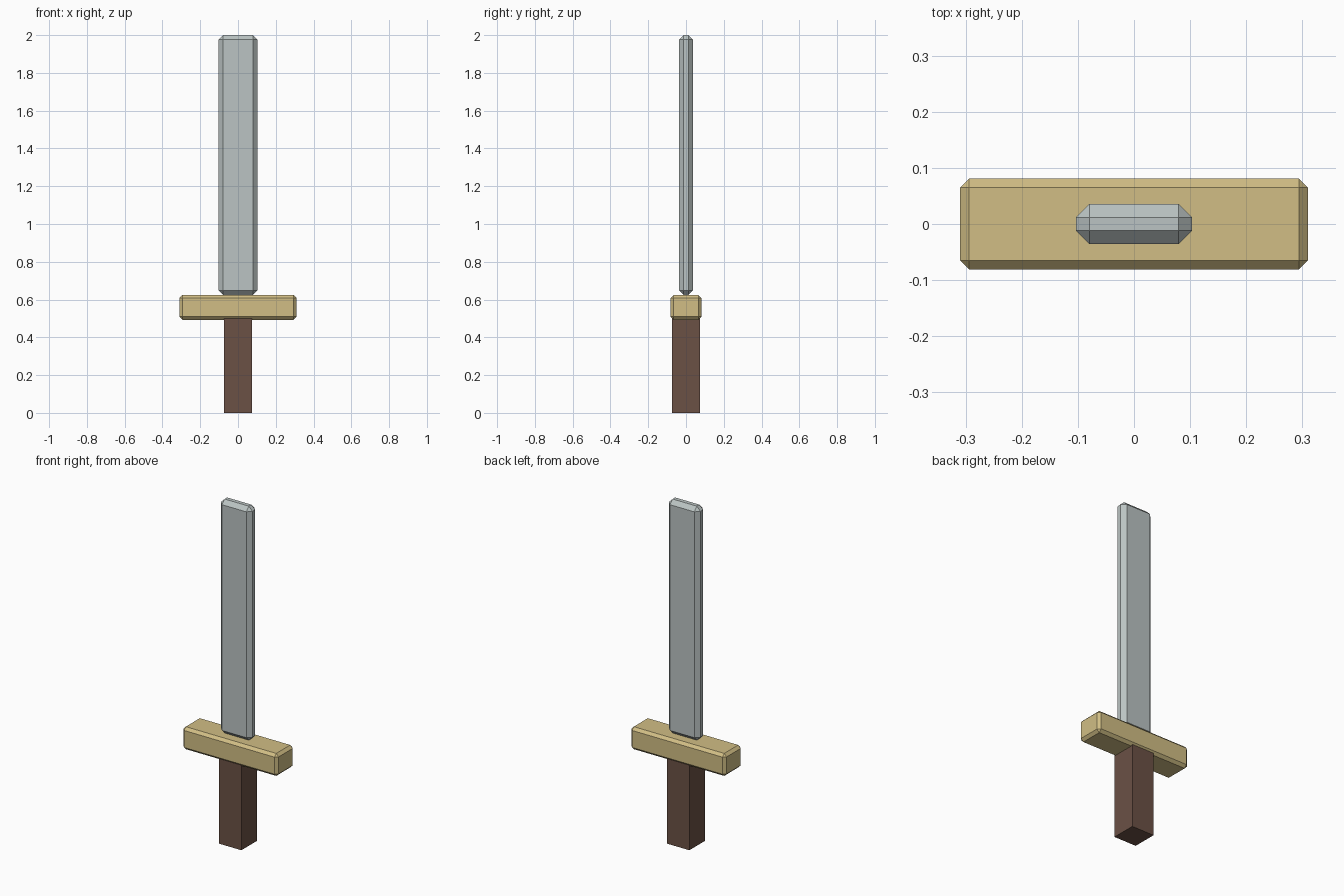
import bpy
import bmesh
from mathutils import Vector

old = bpy.data.objects.get("Cube")
if old:
    bpy.data.objects.remove(old, do_unlink=True)


def linear(c):
    c /= 255
    return c / 12.92 if c <= 0.04045 else ((c + 0.055) / 1.055) ** 2.4


def material(name, *rgb):
    mat = bpy.data.materials.new(name)
    colour = [linear(c) for c in rgb] + [1]
    mat.use_nodes = True
    mat.diffuse_color = colour
    for node in mat.node_tree.nodes:
        if node.type == "BSDF_PRINCIPLED":
            node.inputs["Base Color"].default_value = colour
    return mat


def block(name, half_x, half_y, bottom, top, chamfer, mat):
    """Box with flat chamfered edges, standing between two heights."""
    bm = bmesh.new()
    bmesh.ops.create_cube(bm, size=2)
    bmesh.ops.scale(bm, vec=(half_x, half_y, (top - bottom) / 2), verts=bm.verts)
    bmesh.ops.translate(bm, vec=Vector((0, 0, (top + bottom) / 2)), verts=bm.verts)
    if chamfer:
        bmesh.ops.bevel(bm, geom=bm.edges[:], offset=chamfer, segments=1,
                        affect="EDGES", profile=0.5, clamp_overlap=True)
    mesh = bpy.data.meshes.new(name)
    bm.to_mesh(mesh)
    bm.free()
    mesh.materials.append(mat)
    obj = bpy.data.objects.new(name, mesh)
    bpy.context.collection.objects.link(obj)
    return obj


steel = material("pale steel", 187, 196, 195)
brass = material("dull brass", 209, 190, 133)
wood = material("dark wood", 107, 81, 69)

# Square wooden grip, chamfered crossguard and thin blunt blade
block("handle", 0.073, 0.073, 0, 0.5, 0, wood)
block("crossguard", 0.31, 0.081, 0.493, 0.625, 0.016, brass)
block("blade", 0.103, 0.036, 0.625, 2, 0.024, steel)
